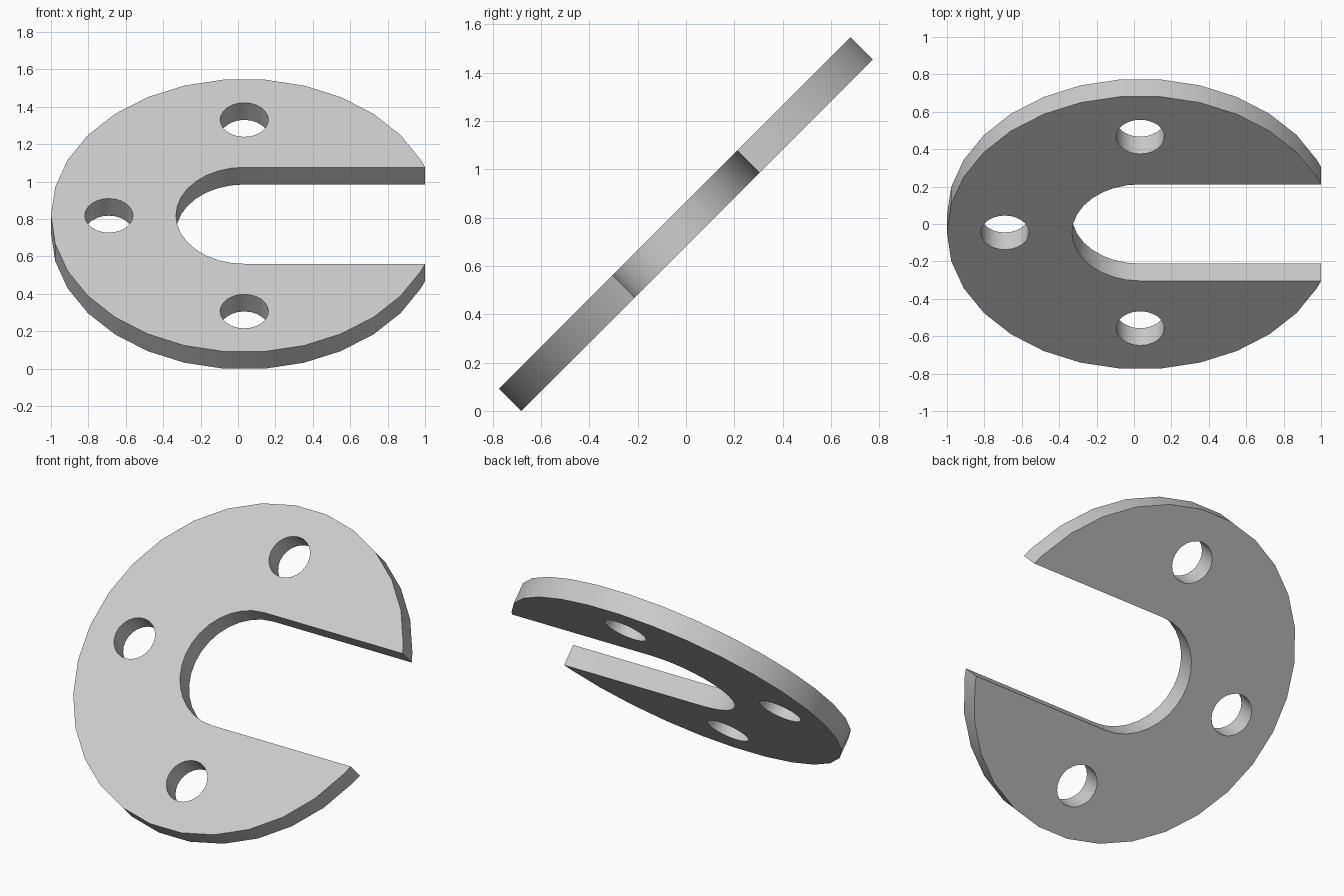
import bpy, bmesh
from math import sin, cos, pi, asin, radians, sqrt
from mathutils import Matrix, Vector

if "Cube" in bpy.data.objects:
    bpy.data.objects.remove(bpy.data.objects["Cube"], do_unlink=True)

RADIUS, SLOT, THICK = 1.0335, 0.365, 0.13      # plate radius, slot half width, thickness
HOLE, HOLE_RING = 0.129, 0.724                 # bolt hole radius, distance from centre
HEIGHT = (2 * RADIUS * cos(radians(6)) + THICK) / sqrt(2)

grey = bpy.data.materials.new("light grey")
grey.use_nodes = True
colour = (0.6, 0.6, 0.6, 1)
grey.diffuse_color = colour
grey.node_tree.nodes["Principled BSDF"].inputs["Base Color"].default_value = colour


def polar(r, a, cx=0, cy=0):
    return (cx + r * cos(a), cy + r * sin(a), -THICK / 2)


# Outline: faceted rim, then the round-ended slot
tip = asin(SLOT / RADIUS)
rim = [tip] + [radians(12 * k) for k in range(2, 29)] + [2 * pi - tip]
outline = [polar(RADIUS, a) for a in rim]
outline += [polar(SLOT, 1.5 * pi - pi * k / 16) for k in range(17)]

# Three bolt holes at top, left and bottom
loops = [outline]
for quarter in (1, 2, 3):
    cx, cy, _ = polar(HOLE_RING, quarter * pi / 2)
    loops.append([polar(HOLE, 2 * pi * k / 24, cx, cy) for k in range(24)])

# Fill the flat shape and give it thickness
bm = bmesh.new()
edges = []
for loop in loops:
    verts = [bm.verts.new(p) for p in loop]
    edges += [bm.edges.new((v, verts[i - 1])) for i, v in enumerate(verts)]
bmesh.ops.triangle_fill(bm, edges=edges, use_beauty=True, normal=(0, 0, 1))
extruded = bmesh.ops.extrude_face_region(bm, geom=bm.faces[:])["geom"]
top = [g for g in extruded if isinstance(g, bmesh.types.BMVert)]
bmesh.ops.translate(bm, verts=top, vec=(0, 0, THICK))
bmesh.ops.recalc_face_normals(bm, faces=bm.faces[:])

# Lean the plate back to 45 degrees and stand it on the ground
bm.transform(Matrix.Translation(Vector((RADIUS - 1, 0, HEIGHT / 2))) @ Matrix.Rotation(pi / 4, 4, 'X'))
mesh = bpy.data.meshes.new("slotted_plate")
bm.to_mesh(mesh)
bm.free()
mesh.materials.append(grey)
plate = bpy.data.objects.new("slotted_plate", mesh)
bpy.context.collection.objects.link(plate)

bpy.ops.object.select_all(action='DESELECT')
plate.select_set(True)
bpy.context.view_layer.objects.active = plate
bpy.ops.object.shade_smooth_by_angle(angle=radians(30))
